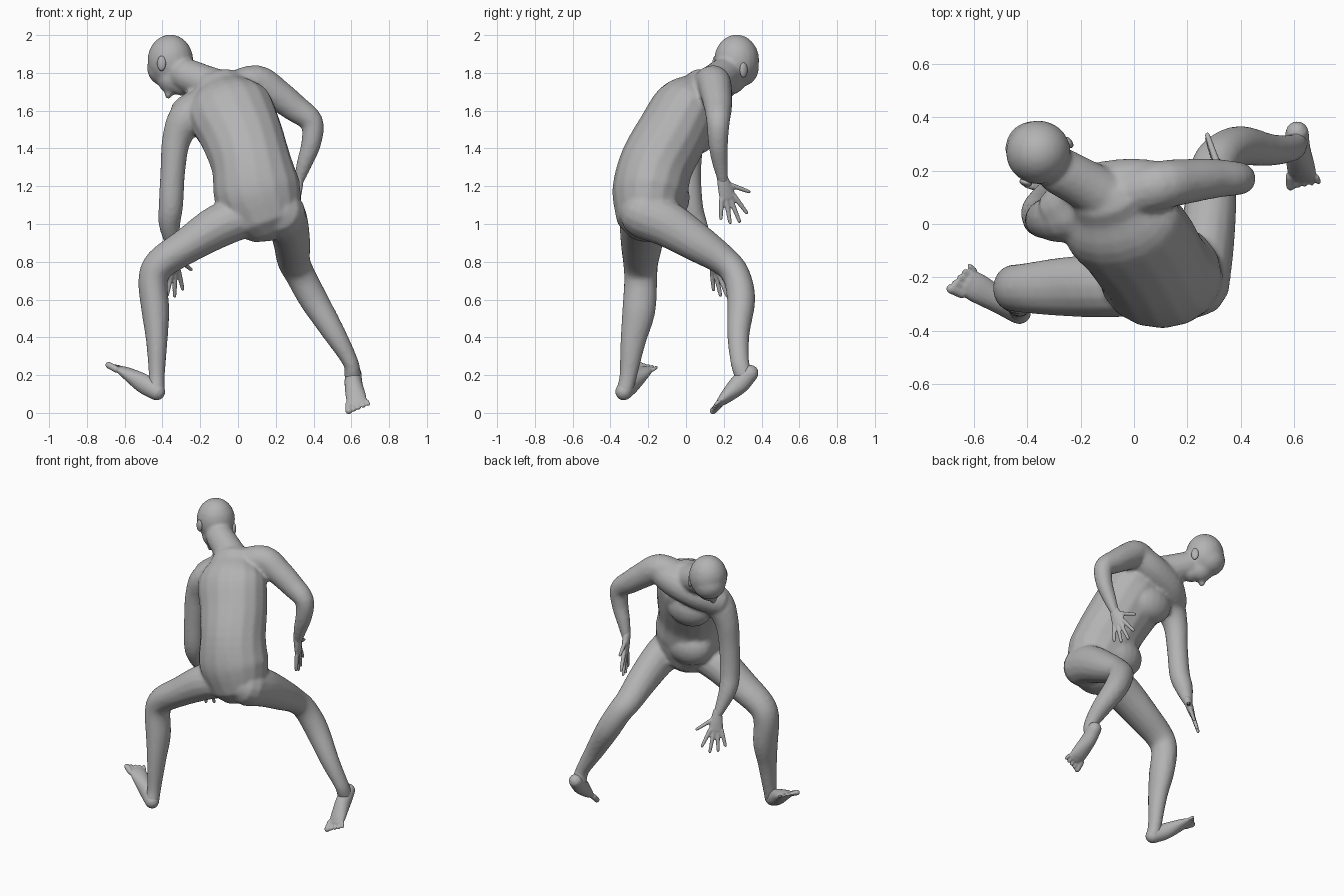
import bpy, bmesh, math
from mathutils import Vector, Matrix

old = bpy.data.objects.get("Cube")
if old:
    bpy.data.objects.remove(old, do_unlink=True)

GREY = (0.45, 0.45, 0.45, 1)
skin = bpy.data.materials.new("plain grey")
skin.use_nodes = True
skin.diffuse_color = GREY
skin.node_tree.nodes["Principled BSDF"].inputs["Base Color"].default_value = GREY

X, Y = Vector((1, 0, 0)), Vector((0, 1, 0))
SIDES, STEPS = 16, 4


def spline(points):
    """Smooth run through (x, y, z, half width, half depth) points."""
    p = [Vector(q if len(q) == 5 else (*q, q[3])) for q in points]
    p = [2 * p[0] - p[1]] + p + [2 * p[-1] - p[-2]]
    out = []
    for a, b, c, d in zip(p, p[1:], p[2:], p[3:]):
        for i in range(STEPS):
            t = i / STEPS
            out.append((2 * b + (c - a) * t + (2 * a - 5 * b + 4 * c - d) * t ** 2
                        + (3 * b - a - 3 * c + d) * t ** 3) / 2)
    return out + [p[-2]]


def tube(bm, points, ref=X):
    """Round-ended limb with oval sections; ref gives the width direction."""
    path = spline(points)
    pos = [q.to_3d() for q in path]
    last = len(path) - 1
    rings = []
    for i, q in enumerate(path):
        t = (pos[min(i + 1, last)] - pos[max(i - 1, 0)]).normalized()
        u = (ref - t * ref.dot(t)).normalized()
        v = t.cross(u)
        angles = [0]
        if i == 0:
            angles = [-85, -60, -30, 0]
        elif i == last:
            angles = [0, 30, 60, 85]
        for deg in angles:
            s = math.radians(deg)
            c = pos[i] + t * min(q[3], q[4]) * math.sin(s)
            ring = []
            for k in range(SIDES):
                w = math.tau * k / SIDES
                ring.append(bm.verts.new(c + math.cos(s) * (
                    u * q[3] * math.cos(w) + v * q[4] * math.sin(w))))
            rings.append(ring)
    for r, s in zip(rings, rings[1:]):
        for k in range(SIDES):
            n = (k + 1) % SIDES
            bm.faces.new((r[k], r[n], s[n], s[k]))
    bm.faces.new(rings[0][::-1])
    bm.faces.new(rings[-1])


def ball(bm, centre, radii, normal=None):
    turn = normal.to_track_quat('Z', 'Y').to_matrix().to_4x4() if normal else Matrix()
    bmesh.ops.create_uvsphere(bm, u_segments=20, v_segments=12, radius=1,
                              matrix=Matrix.Translation(centre) @ turn @ Matrix.Diagonal((*radii, 1)))


def finish(bm, name, voxel=0, rounds=0):
    bmesh.ops.recalc_face_normals(bm, faces=bm.faces)
    mesh = bpy.data.meshes.new(name)
    bm.to_mesh(mesh)
    bm.free()
    for f in mesh.polygons:
        f.use_smooth = True
    mesh.materials.append(skin)
    ob = bpy.data.objects.new(name, mesh)
    bpy.context.scene.collection.objects.link(ob)
    if voxel:
        m = ob.modifiers.new("fuse", 'REMESH')
        m.mode, m.voxel_size, m.use_smooth_shade = 'VOXEL', voxel, True
        m = ob.modifiers.new("soften", 'SMOOTH')
        m.factor, m.iterations = 0.5, rounds


# Torso, leaning forward and to its side
body = bmesh.new()
tube(body, [(.13, -.2, 1.09, .215, .185), (.1, -.19, 1.18, .232, .2),
            (.07, -.155, 1.32, .213, .196), (.015, -.07, 1.48, .22, .19),
            (-.05, .005, 1.62, .225, .175), (-.09, .075, 1.71, .15, .11)])

# Belly and chest
ball(body, (.04, -.1, 1.14), (.16, .12, .13))
ball(body, (-.07, .06, 1.5), (.16, .11, .13))

# Collar and chest top, from shoulder to shoulder
tube(body, [(-.27, .06, 1.59, .09), (-.17, .12, 1.64, .1),
            (-.02, .145, 1.69, .1), (.1, .145, 1.74, .09)], Y)

# Neck and head, face turned down
tube(body, [(-.07, .08, 1.7, .11), (-.17, .14, 1.745, .095), (-.28, .2, 1.79, .09)])
ball(body, (-.358, .268, 1.865), (.122, .12, .138))
ball(body, (-.375, .283, 1.825), (.107, .103, .1))
ball(body, (-.345, .24, 1.775), (.085, .08, .09))
ball(body, (-.29, .21, 1.74), (.07, .06, .062))
ball(body, (-.37, .225, 1.685), (.018, .024, .026))

# Arms
tube(body, [(-.02, .11, 1.71, .1), (.1, .145, 1.75, .092), (.2, .16, 1.69, .084),
            (.3, .17, 1.615, .074), (.39, .17, 1.54, .062), (.388, .17, 1.43, .053),
            (.355, .18, 1.33, .043), (.322, .195, 1.23, .028)], Y)
tube(body, [(-.12, .07, 1.65, .1), (-.26, .03, 1.57, .1), (-.325, .02, 1.45, .077),
            (-.345, .015, 1.28, .066), (-.355, .025, 1.1, .065), (-.362, .06, .99, .056),
            (-.335, .13, .845, .029)], Y)

# Legs
tube(body, [(.04, -.22, 1.04, .12, .11), (-.1, -.23, .99, .12, .115),
            (-.27, -.235, .885, .11, .095), (-.41, -.24, .79, .093, .085),
            (-.45, -.24, .7, .088, .078), (-.437, -.25, .54, .088, .074),
            (-.43, -.28, .38, .068, .057), (-.43, -.305, .2, .047, .043),
            (-.432, -.325, .115, .045, .045)], Y)
tube(body, [(.23, -.22, 1.05, .13, .13), (.265, -.1, 1, .108, .122),
            (.285, .06, .9, .098, .102), (.295, .2, .805, .088, .08),
            (.33, .265, .73, .08, .074), (.4, .292, .6, .076, .075),
            (.51, .277, .42, .06, .06), (.595, .285, .27, .042, .05),
            (.607, .305, .2, .045, .05)])
finish(body, "body", .012, 4)

# Ears
for name, centre, normal in (("right_ear", (-.405, .155, 1.85), (-.3, -.9, 0)),
                             ("left_ear", (-.245, .305, 1.815), (.8, .6, 0))):
    ear = bmesh.new()
    ball(ear, centre, (.024, .04, .014), Vector(normal))
    finish(ear, name)


def hand(name, wrist, along, thumbward):
    """Flat palm with four fanned fingers and a thumb."""
    bm = bmesh.new()
    w, d = Vector(wrist), Vector(along).normalized()
    s = Vector(thumbward)
    s = (s - d * s.dot(d)).normalized()
    tube(bm, [(*(w - d * .02), .028, .026), (*(w + d * .045), .04, .023),
              (*(w + d * .1), .046, .017)], s)
    fingers = [(.1, .036, .38, .115), (.11, .012, .12, .13),
               (.11, -.012, -.1, .12), (.1, -.036, -.32, .1), (.03, .02, .95, .125)]
    for down, side, angle, length in fingers:
        base = w + d * down + s * side
        aim = d * math.cos(angle) + s * math.sin(angle)
        tube(bm, [(*base, .014), (*(base + aim * length * .5), .0125),
                  (*(base + aim * length), .01)], s)
    finish(bm, name, .006, 2)


hand("left_hand", (.322, .195, 1.235), (-.12, .26, -.95), (-.3, .93, .25))
hand("right_hand", (-.333, .133, .845), (-.1, .28, -.95), (.75, .6, .1))


def foot(name, sole, little_side):
    """Heel-to-ball wedge and five toes, the big toe opposite little_side."""
    bm = bmesh.new()
    tube(bm, sole, little_side)
    ball_of_foot, end = Vector(sole[-2][:3]), Vector(sole[-1][:3])
    d = (end - ball_of_foot).normalized()
    s = (little_side - d * little_side.dot(d)).normalized()
    for i in range(5):
        r = .018 if i == 0 else .014 - .001 * i
        base = end + s * (.025 * i - .046)
        tip = base + d * (.05 - .006 * i) + s * (.002 * i - .004)
        tube(bm, [(*base, r), (*tip, r)], s)
    finish(bm, name, .006, 2)


foot("right_foot", [(-.43, -.33, .112, .045, .047), (-.5, -.29, .155, .047, .052),
                    (-.58, -.243, .206, .055, .034), (-.622, -.22, .23, .053, .02)],
     Vector((.45, .9, 0)))
foot("left_foot", [(.61, .34, .21, .044, .045), (.612, .28, .15, .048, .052),
                   (.625, .21, .083, .054, .034), (.63, .178, .053, .052, .02)],
     Vector((1, .1, .3)))
